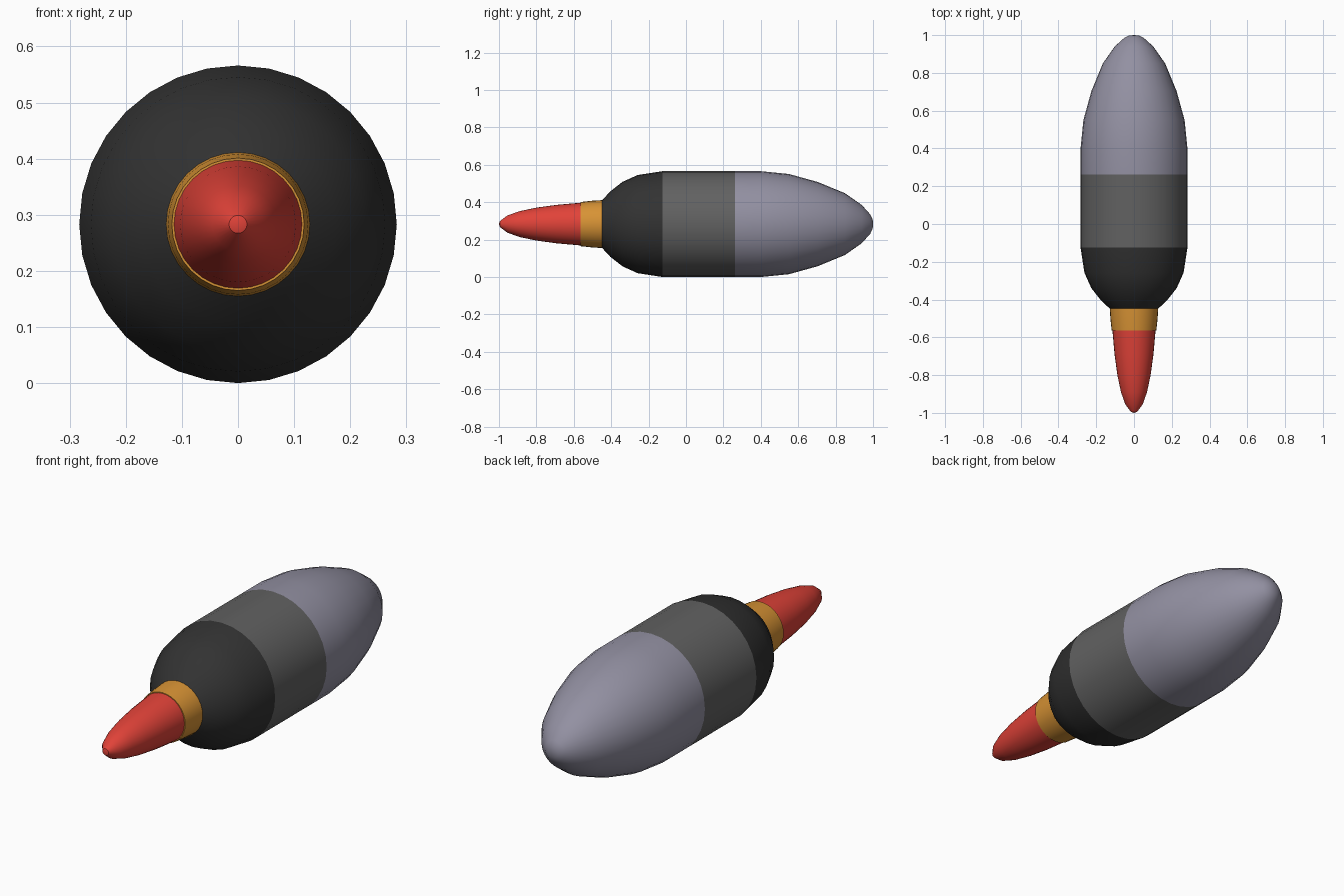
import bpy, bmesh
from math import sin, cos, pi, radians

if "Cube" in bpy.data.objects:
    bpy.data.objects.remove(bpy.data.objects["Cube"])

SIDES = 32
AXIS_Z = 0.283


def material(name, rgb):
    m = bpy.data.materials.new(name)
    m.diffuse_color = (*rgb, 1)
    m.use_nodes = True
    m.node_tree.nodes["Principled BSDF"].inputs["Base Color"].default_value = m.diffuse_color
    return m


def lathe(name, profile, mat):
    """Turn (y, radius) points around the long axis; radius 0 makes a pole."""
    bm = bmesh.new()
    rings = []
    for y, r in profile:
        n = SIDES if r > 0 else 1
        rings.append([bm.verts.new((r * sin(2 * pi * i / SIDES), y,
                                    AXIS_Z + r * cos(2 * pi * i / SIDES)))
                      for i in range(n)])
    for a, b in zip(rings, rings[1:]):
        for i in range(SIDES):
            j = (i + 1) % SIDES
            quad = [a[i % len(a)], a[j % len(a)], b[j % len(b)], b[i % len(b)]]
            bm.faces.new(list(dict.fromkeys(quad)))
    bmesh.ops.recalc_face_normals(bm, faces=bm.faces)
    # open bands: make sure the faces look away from the axis
    if sum(f.normal.x * f.calc_center_median().x for f in bm.faces) < 0:
        bmesh.ops.reverse_faces(bm, faces=bm.faces)
    mesh = bpy.data.meshes.new(name)
    bm.to_mesh(mesh)
    bm.free()
    mesh.materials.append(mat)
    ob = bpy.data.objects.new(name, mesh)
    bpy.context.collection.objects.link(ob)
    bpy.ops.object.select_all(action='DESELECT')
    ob.select_set(True)
    bpy.context.view_layer.objects.active = ob
    bpy.ops.object.shade_smooth_by_angle(angle=radians(35))
    return ob


red = material("red", (0.75, 0.055, 0.04))
brass = material("brass", (0.68, 0.29, 0.035))
dark = material("dark", (0.032, 0.032, 0.032))
grey = material("grey", (0.12, 0.12, 0.12))
lilac = material("lilac_grey", (0.29, 0.28, 0.36))

# slim pointed tip
lathe("tip", [(-1.0, 0), (-0.995, 0.016), (-0.955, 0.046), (-0.89, 0.069),
              (-0.80, 0.088), (-0.69, 0.103), (-0.565, 0.114)], red)

# collar with a small step at the tip
lathe("collar", [(-0.565, 0.114), (-0.565, 0.118), (-0.50, 0.125),
                 (-0.448, 0.128)], brass)

# rounded shoulder, a quarter ellipse
shoulder = [(-0.125 - 0.356 * sin(t), 0.283 * cos(t))
            for t in (radians(a) for a in (63, 52, 37, 22, 0))]
lathe("shoulder", [(-0.448, 0.128)] + shoulder[1:], dark)

# straight middle band
lathe("body", [(-0.125, 0.283), (0.262, 0.283)], grey)

# long rounded rear
lathe("rear", [(0.262, 0.283), (0.40, 0.283), (0.55, 0.268), (0.705, 0.225),
               (0.85, 0.165), (0.94, 0.102), (0.985, 0.052),
               (0.998, 0.025), (1.0, 0)], lilac)
